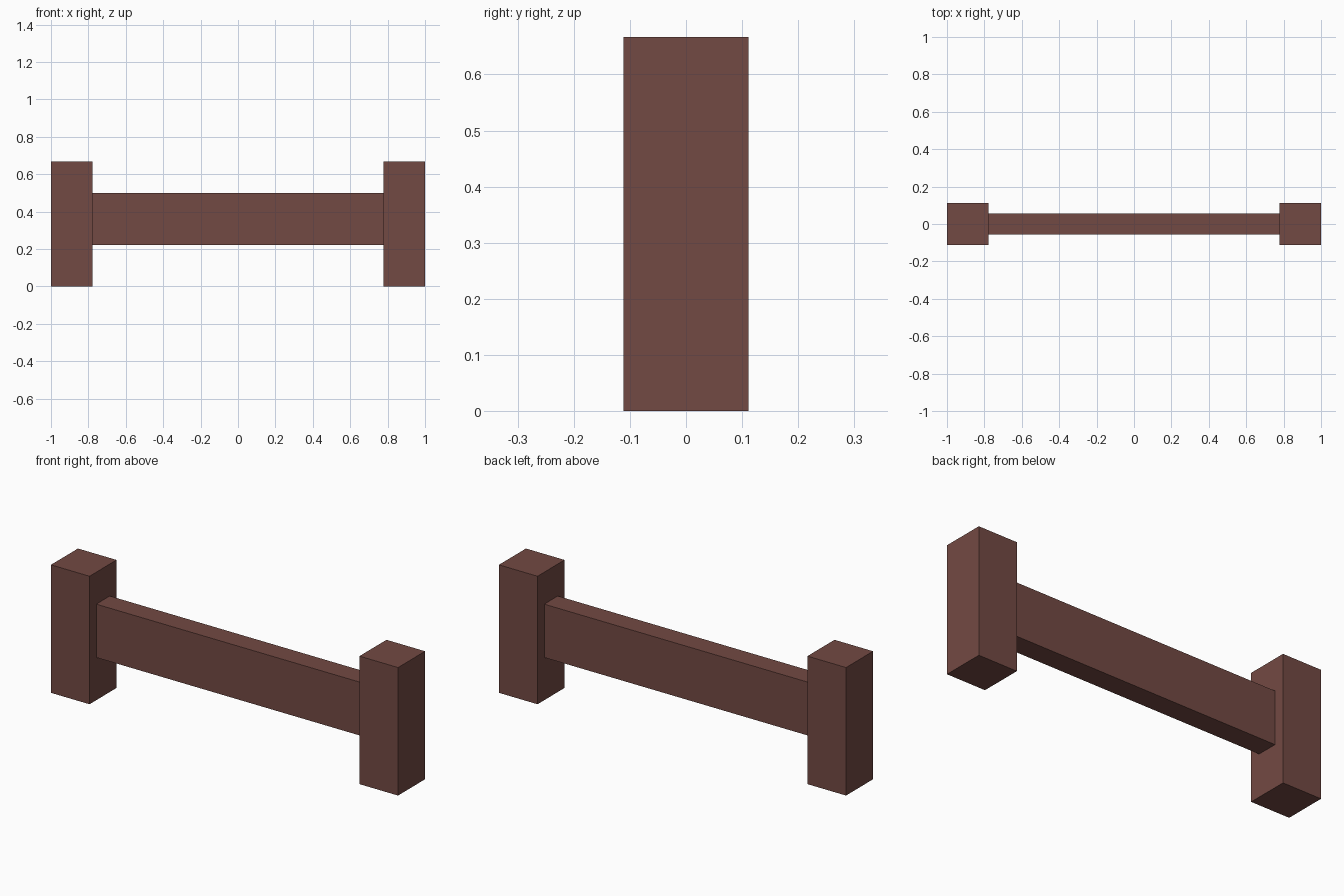
import bpy

cube = bpy.data.objects.get("Cube")
if cube:
    bpy.data.objects.remove(cube, do_unlink=True)

# Dark reddish brown wood
wood = bpy.data.materials.new("dark_brown_wood")
wood.use_nodes = True
colour = (0.171, 0.067, 0.056, 1)
wood.diffuse_color = colour
wood.node_tree.nodes["Principled BSDF"].inputs["Base Color"].default_value = colour


def box(name, low, high):
    """Add a flat-sided box spanning two opposite corners."""
    centre = [(a + b) / 2 for a, b in zip(low, high)]
    bpy.ops.mesh.primitive_cube_add(size=1, location=centre)
    part = bpy.context.object
    part.name = name
    part.scale = [b - a for a, b in zip(low, high)]
    bpy.ops.object.transform_apply(location=False, rotation=False, scale=True)
    part.data.materials.append(wood)
    return part


# The fence is laid out on a grid of eighteenths
u = 1 / 18

# Two square posts
for name, x in (("right_post", -16 * u), ("left_post", 16 * u)):
    box(name, (x - 2 * u, -2 * u, 0), (x + 2 * u, 2 * u, 12 * u))

# Rail between the posts
box("rail", (-14 * u, -u, 4 * u), (14 * u, u, 9 * u))
